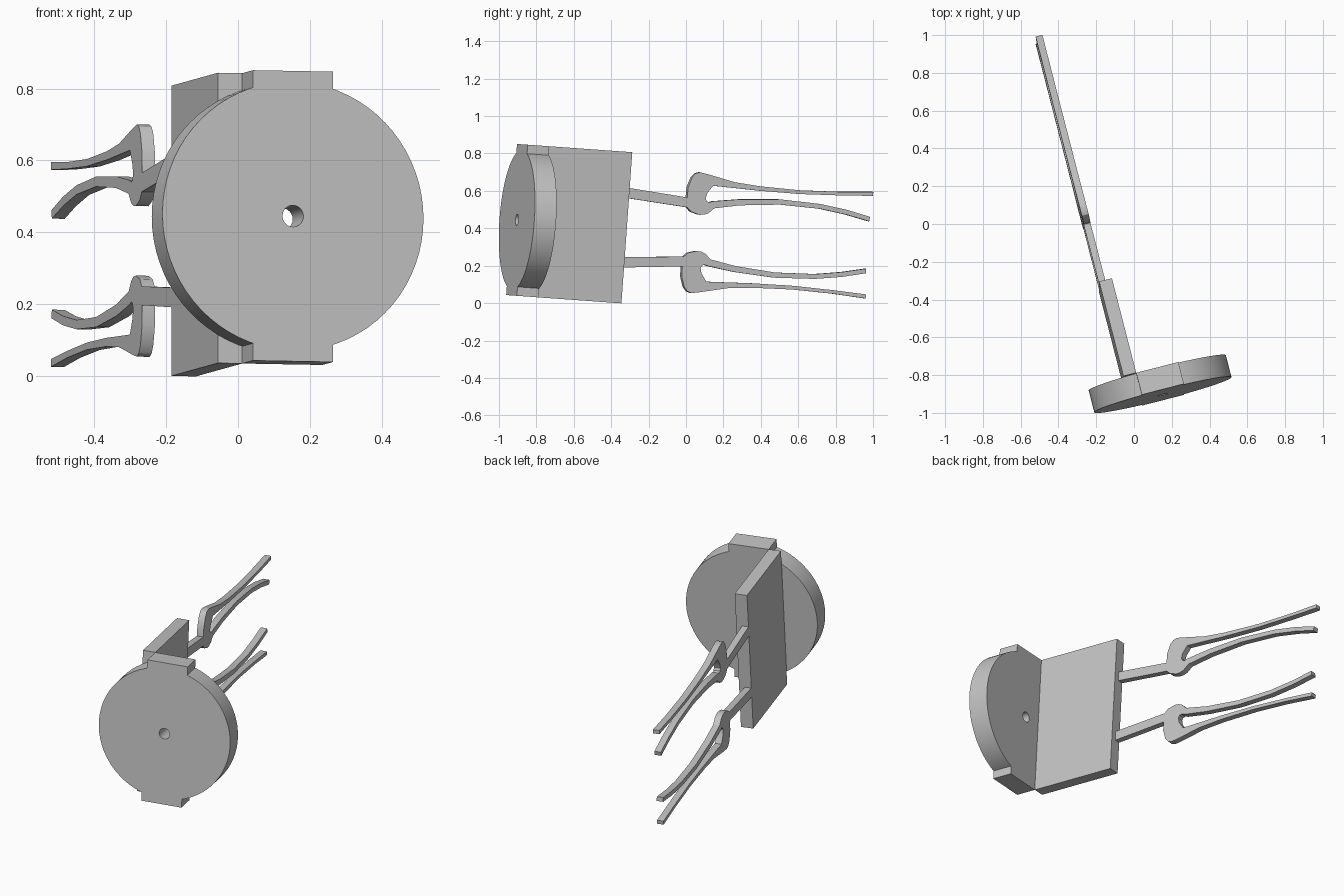
import bpy
import bmesh
from math import cos, sin, pi, radians
from mathutils import Matrix, Vector

if "Cube" in bpy.data.objects:
    bpy.data.objects.remove(bpy.data.objects["Cube"], do_unlink=True)

grey = bpy.data.materials.new("plain_grey")
grey.use_nodes = True
grey.diffuse_color = (0.55, 0.55, 0.55, 1)
grey.node_tree.nodes["Principled BSDF"].inputs["Base Color"].default_value = grey.diffuse_color

# Shared frame: origin at the disc's front centre, local y runs back along the plate
FRAME = (Matrix.Translation((0.153, -0.904, 0.445))
         @ Matrix.Rotation(radians(-4.1), 4, "X")
         @ Matrix.Rotation(radians(14.4), 4, "Z"))


def finish(name, bm):
    bmesh.ops.recalc_face_normals(bm, faces=bm.faces)
    mesh = bpy.data.meshes.new(name)
    bm.to_mesh(mesh)
    bm.free()
    mesh.materials.append(grey)
    obj = bpy.data.objects.new(name, mesh)
    obj.matrix_world = FRAME
    bpy.context.collection.objects.link(obj)
    bpy.ops.object.select_all(action="DESELECT")
    obj.select_set(True)
    bpy.context.view_layer.objects.active = obj
    bpy.ops.object.shade_smooth_by_angle(angle=radians(30))
    return obj


def side_prism(name, outline, left, right):
    """Extrude a (y, z) outline across local x."""
    bm = bmesh.new()
    face = bm.faces.new([bm.verts.new((left, y, z)) for y, z in outline])
    new = bmesh.ops.extrude_face_region(bm, geom=[face])["geom"]
    verts = [v for v in new if isinstance(v, bmesh.types.BMVert)]
    bmesh.ops.translate(bm, verts=verts, vec=(right - left, 0, 0))
    return finish(name, bm)


# Disc with a tab at top and bottom and a centre hole
RADIUS, THICK, HOLE, TAB_HALF, TAB_TOP = 0.375, 0.12, 0.03, 0.115, 0.405
shoulder = (RADIUS ** 2 - TAB_HALF ** 2) ** 0.5
rim = []
STEPS = 72
for side in (1, -1):
    start = 0 if side == 1 else pi
    arc = [Vector((RADIUS * cos(start + pi * i / STEPS), RADIUS * sin(start + pi * i / STEPS)))
           for i in range(0, STEPS, 2)]
    rim += [p for p in arc if p.x * side > TAB_HALF]
    rim += [Vector((x * side, z * side)) for x, z in (
        (TAB_HALF, shoulder), (TAB_HALF, TAB_TOP), (0, TAB_TOP),
        (-TAB_HALF, TAB_TOP), (-TAB_HALF, shoulder))]
    rim += [p for p in arc if p.x * side < -TAB_HALF]

bm = bmesh.new()
hole = [p.normalized() * HOLE for p in rim]
loops = [[bm.verts.new((p.x, y, p.y)) for p in pts]
         for pts, y in ((rim, 0), (rim, THICK), (hole, THICK), (hole, 0))]
for k in range(4):
    a, b = loops[k], loops[(k + 1) % 4]
    for i in range(len(rim)):
        j = (i + 1) % len(rim)
        bm.faces.new((a[i], a[j], b[j], b[i]))
# shoulder and tab corner share a direction only roughly, so merge stray hole points
bmesh.ops.remove_doubles(bm, verts=loops[2] + loops[3], dist=0.0005)
finish("tabbed_disc", bm)

# Upright plate behind the disc
PLATE_OUT, PLATE_IN, ARM_IN = -0.185, -0.115, -0.148
side_prism("back_plate", [(THICK, -TAB_TOP), (0.638, -TAB_TOP),
                          (0.638, TAB_TOP), (THICK, TAB_TOP)], PLATE_OUT, PLATE_IN)

# Forked arms: stem, hooked knuckle and two long prongs, mirrored top to bottom
stem_top = [(0.62, 0.215), (0.967, 0.185)]
hook = [(0.968, 0.239), (0.986, 0.294), (1.005, 0.316), (1.028, 0.324), (1.073, 0.316)]
upper_prong = [(1.225, 0.284), (1.364, 0.272), (1.586, 0.266), (1.807, 0.273),
               (1.989, 0.286), (1.99, 0.264), (1.808, 0.254), (1.588, 0.246),
               (1.366, 0.248), (1.227, 0.253), (1.105, 0.257)]
slot = [(1.075, 0.214), (1.069, 0.187), (1.076, 0.172), (1.09, 0.167), (1.111, 0.174)]
lower_prong = [(1.259, 0.195), (1.479, 0.21), (1.701, 0.201), (1.85, 0.18), (1.982, 0.151),
               (1.978, 0.127), (1.85, 0.154), (1.703, 0.175), (1.482, 0.182),
               (1.262, 0.163), (1.12, 0.137)]
knuckle = [(1.089, 0.108), (1.065, 0.099), (1.04, 0.097), (0.994, 0.11)]
stem_bottom = [(0.971, 0.132), (0.62, 0.16)]
fork = stem_top + hook + upper_prong + slot + lower_prong + knuckle + stem_bottom
for name, flip in (("upper_fork", 1), ("lower_fork", -1)):
    side_prism(name, [(y, z * flip) for y, z in fork], PLATE_OUT, ARM_IN)
